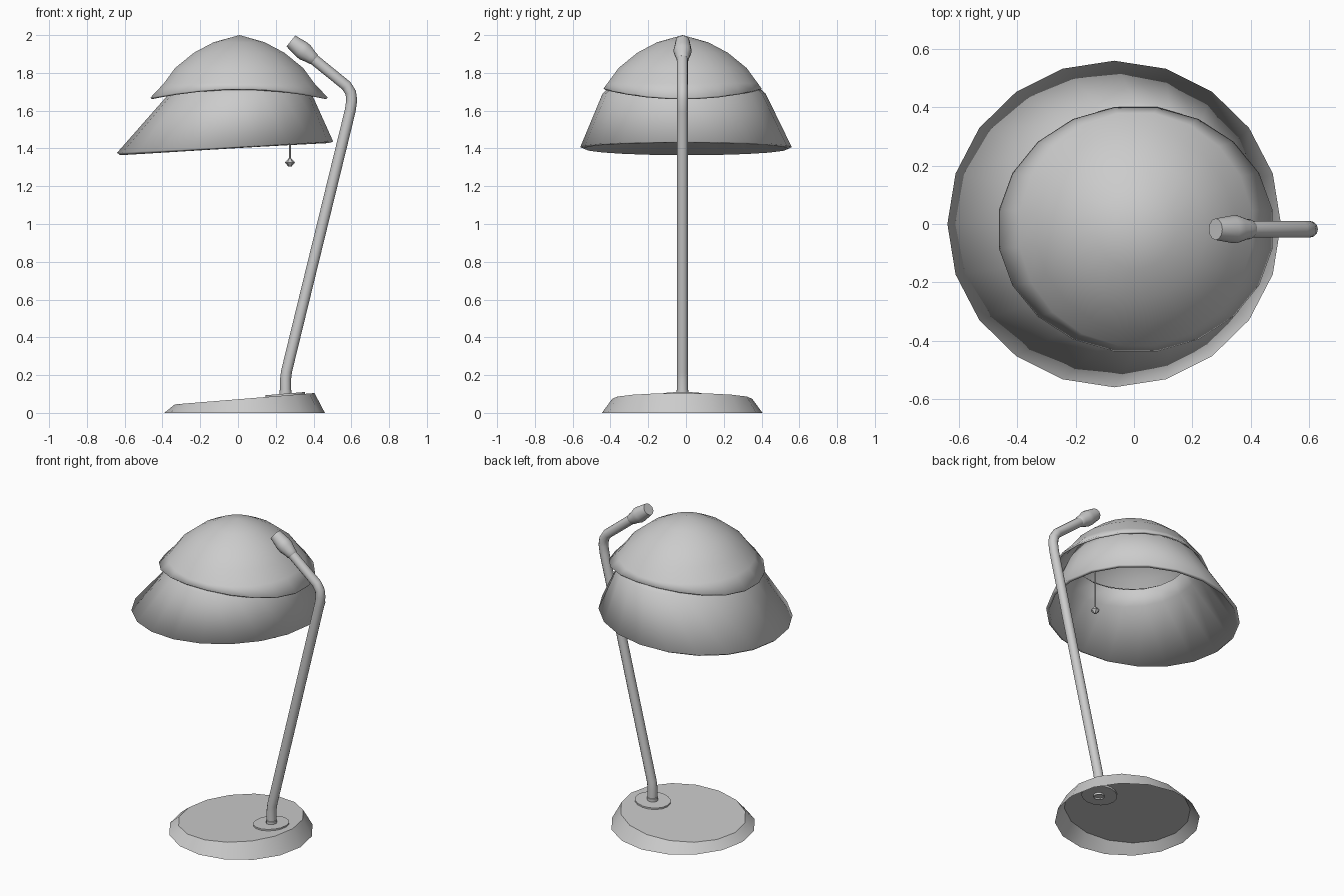
import bpy, bmesh
from math import sin, cos, pi, radians
from mathutils import Vector

if "Cube" in bpy.data.objects:
    bpy.data.objects.remove(bpy.data.objects["Cube"])

Y0 = -0.018  # centre plane of the stand


def loft(name, rings, cap_start=False, cap_end=False, thickness=0, angle=35):
    """Bridge equal-sized vertex rings; a one-point ring closes to a tip."""
    bm = bmesh.new()
    rows = [[bm.verts.new(p) for p in r] for r in rings]
    for a, b in zip(rows, rows[1:]):
        n = max(len(a), len(b))
        for i in range(n):
            j = (i + 1) % n
            if len(a) == 1:
                bm.faces.new((a[0], b[i], b[j]))
            elif len(b) == 1:
                bm.faces.new((a[i], a[j], b[0]))
            else:
                bm.faces.new((a[i], a[j], b[j], b[i]))
    if cap_start:
        bm.faces.new(rows[0][::-1])
    if cap_end:
        bm.faces.new(rows[-1])
    bmesh.ops.recalc_face_normals(bm, faces=bm.faces)
    me = bpy.data.meshes.new(name)
    bm.to_mesh(me)
    bm.free()
    ob = bpy.data.objects.new(name, me)
    bpy.context.collection.objects.link(ob)
    bpy.ops.object.select_all(action='DESELECT')
    ob.select_set(True)
    bpy.context.view_layer.objects.active = ob
    bpy.ops.object.shade_smooth_by_angle(angle=radians(angle))
    if thickness:
        m = ob.modifiers.new("wall", 'SOLIDIFY')
        m.thickness = thickness
        m.offset = -1
    return ob


def ring(cx, cy, rx, ry, z, n=20, slope=0.0, saddle=0.0, turn=0.0):
    """Ellipse whose height tilts along x (slope) or waves (saddle)."""
    pts = []
    for i in range(n):
        a = 2 * pi * i / n + turn
        pts.append((cx + rx * cos(a), cy + ry * sin(a),
                    z + slope * rx * cos(a) - saddle * cos(2 * a)))
    return pts


def tube(name, path, n=12, y=Y0, caps=(True, True)):
    """Round section along a path of (x, z, radius) in the xz plane."""
    p = [Vector((x, z)) for x, z, r in path]
    rings = []
    for k, (x, z, r) in enumerate(path):
        t = Vector((0, 0))
        if k > 0:
            t += (p[k] - p[k - 1]).normalized()
        if k < len(p) - 1:
            t += (p[k + 1] - p[k]).normalized()
        t.normalize()
        rings.append([(x + r * cos(2 * pi * i / n) * t.y, y + r * sin(2 * pi * i / n),
                       z - r * cos(2 * pi * i / n) * t.x) for i in range(n)])
    return loft(name, rings, *caps)


# Wedge-shaped base, open underneath
loft("base", [ring(0.035, Y0 - 0.002, 0.425, 0.425, 0, 16),
              ring(0.035, Y0 - 0.002, 0.37, 0.37, 0.075, 16, slope=0.081)], cap_end=True)

# Flange where the pole meets the base
loft("pole_flange", [ring(0.25, Y0, 0.105, 0.105, z, 16, slope=0.081) for z in (0.081, 0.102)],
     True, True)

# Bent pole
tube("pole", [(0.252, 0.07, 0.032), (0.252, 0.12, 0.032), (0.252, 0.122, 0.029),
              (0.252, 0.18, 0.029), (0.257, 0.22, 0.029), (0.594, 1.60, 0.029),
              (0.602, 1.655, 0.029), (0.597, 1.695, 0.029), (0.574, 1.732, 0.029),
              (0.385, 1.885, 0.029)], caps=(False, True))

# Knob-like head at the end of the pole
tube("pole_head", [(0.404, 1.870, 0.029), (0.398, 1.875, 0.034), (0.385, 1.885, 0.036),
                   (0.355, 1.909, 0.047), (0.335, 1.925, 0.047), (0.280, 1.969, 0.037)])

# Upper dome with a wavy flared rim
dome = [(0.137, 1.962), (0.242, 1.907), (0.343, 1.826), (0.403, 1.745)]
rings = [[(0.008, Y0, 2.0)]]
rings += [ring(0.006, Y0, r, r, z, turn=radians(9)) for r, z in dome]
rings.append(ring(0.006, Y0, 0.475, 0.424, 1.693, saddle=0.025, turn=radians(9)))
loft("upper_shade", rings, thickness=0.012, angle=50)

# Lower flared shade with a tilted rim
loft("lower_shade", [ring(0.01, -0.012, 0.335, 0.35, 1.765, slope=0.03),
                     ring(0.004, -0.01, 0.38, 0.432, 1.69, slope=0.033),
                     ring(-0.068, 0.0, 0.572, 0.56, 1.407, slope=0.052)], thickness=0.02)

# Pull cord and bead
tube("pull_cord", [(0.275, 1.33, 0.005), (0.275, 1.76, 0.005)], n=6, y=-0.025)
tube("pull_bead", [(0.275, 1.305, 0.009), (0.275, 1.325, 0.027), (0.275, 1.348, 0.007)],
     n=6, y=-0.025)
